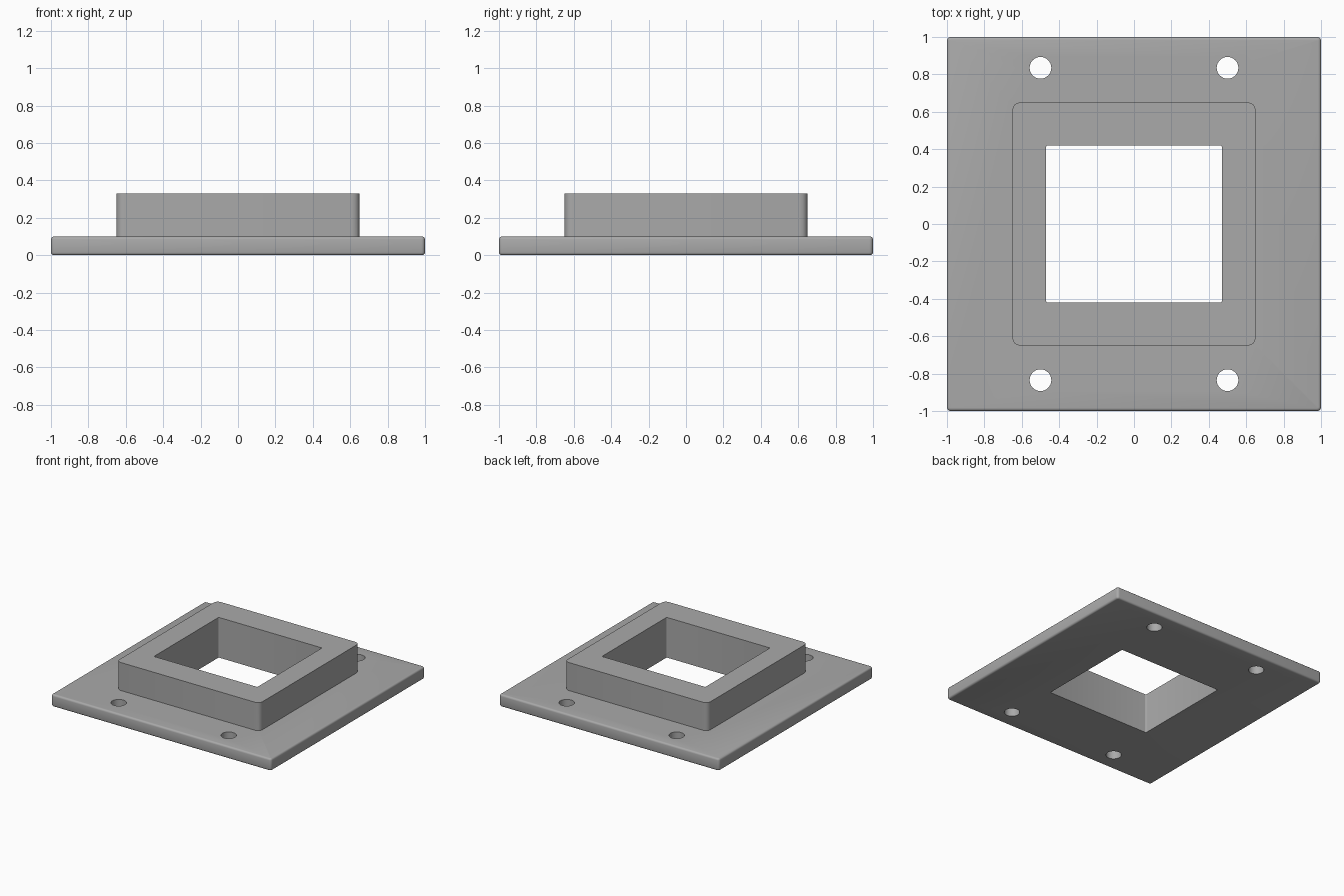
import bpy
import bmesh
from math import radians

cube = bpy.data.objects.get("Cube")
if cube:
    bpy.data.objects.remove(cube, do_unlink=True)

# Material
grey = bpy.data.materials.new("plain grey")
grey.use_nodes = True
colour = (0.4, 0.4, 0.4, 1)
grey.diffuse_color = colour
grey.node_tree.nodes["Principled BSDF"].inputs["Base Color"].default_value = colour


def add_object(name, bm):
    mesh = bpy.data.meshes.new(name)
    bmesh.ops.recalc_face_normals(bm, faces=bm.faces)
    bm.to_mesh(mesh)
    bm.free()
    mesh.materials.append(grey)
    obj = bpy.data.objects.new(name, mesh)
    bpy.context.collection.objects.link(obj)
    return obj


def rounded_box(name, width, depth, bottom, top, corner, rim=0):
    """Box with rounded upright corners and, if rim is set, rounded rims."""
    bm = bmesh.new()
    bmesh.ops.create_cube(bm, size=1)
    for v in bm.verts:
        v.co.x *= width
        v.co.y *= depth
        v.co.z = top if v.co.z > 0 else bottom
    upright = [e for e in bm.edges if abs(e.verts[0].co.z - e.verts[1].co.z) > 0.01]
    bmesh.ops.bevel(bm, geom=upright, offset=corner, segments=4,
                    profile=0.5, affect='EDGES')
    if rim:
        rims = [e for e in bm.edges if abs(e.verts[0].co.z - e.verts[1].co.z) < 0.001]
        bmesh.ops.bevel(bm, geom=rims, offset=rim, segments=3,
                        profile=0.5, affect='EDGES')
    return add_object(name, bm)


def combine(target, tool, operation):
    mod = target.modifiers.new(tool.name, 'BOOLEAN')
    mod.operation = operation
    mod.solver = 'EXACT'
    mod.object = tool
    bpy.context.view_layer.objects.active = target
    bpy.ops.object.modifier_apply(modifier=mod.name)
    bpy.data.objects.remove(tool, do_unlink=True)


# Base plate with the raised collar
flange = rounded_box("flanged_plate", 2, 2, 0, 0.1, 0.02, 0.015)
collar = rounded_box("collar", 1.3, 1.3, 0.05, 0.33, 0.04)
combine(flange, collar, 'UNION')

# Rectangular opening through both
opening = rounded_box("opening", 0.94, 0.84, -0.1, 0.5, 0.01)
combine(flange, opening, 'DIFFERENCE')

# Four screw holes
for x in (-0.5, 0.5):
    for y in (-0.835, 0.835):
        bm = bmesh.new()
        bmesh.ops.create_cone(bm, cap_ends=True, segments=32,
                              radius1=0.058, radius2=0.058, depth=0.6)
        bmesh.ops.translate(bm, verts=bm.verts, vec=(x, y, 0))
        combine(flange, add_object("screw_hole", bm), 'DIFFERENCE')

# Shading
bpy.ops.object.select_all(action='DESELECT')
flange.select_set(True)
bpy.context.view_layer.objects.active = flange
bpy.ops.object.shade_smooth_by_angle(angle=radians(35))
